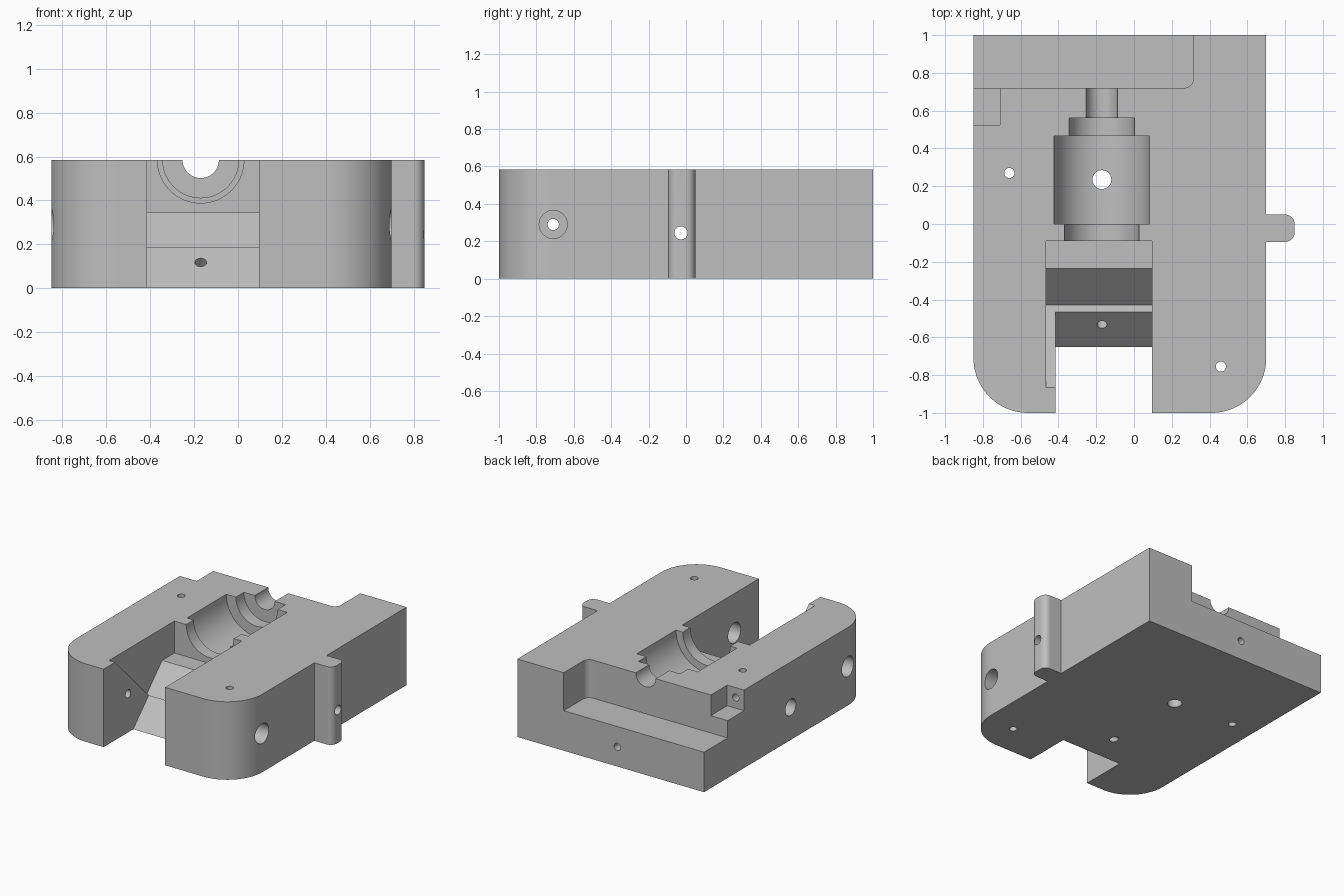
import bpy
import bmesh
from math import cos, sin, pi, radians
from mathutils import Vector

cube = bpy.data.objects.get("Cube")
if cube:
    bpy.data.objects.remove(cube, do_unlink=True)

HEIGHT = 0.585
BORE_X = -0.17


def link(name, bm):
    bmesh.ops.recalc_face_normals(bm, faces=bm.faces)
    mesh = bpy.data.meshes.new(name)
    bm.to_mesh(mesh)
    bm.free()
    obj = bpy.data.objects.new(name, mesh)
    bpy.context.collection.objects.link(obj)
    return obj


def prism(name, points, lo, hi, axis="z"):
    """Extrude an outline along z (points are x, y) or along x (points are y, z)."""
    bm = bmesh.new()
    place = (lambda p: (p[0], p[1], lo)) if axis == "z" else (lambda p: (lo, p[0], p[1]))
    step = Vector((0, 0, hi - lo)) if axis == "z" else Vector((hi - lo, 0, 0))
    face = bm.faces.new([bm.verts.new(place(p)) for p in points])
    side = bmesh.ops.extrude_face_region(bm, geom=[face])["geom"]
    bmesh.ops.translate(bm, vec=step, verts=[v for v in side if isinstance(v, bmesh.types.BMVert)])
    return link(name, bm)


def arc(cx, cy, r, start, end, steps=16):
    angles = [radians(start + (end - start) * i / steps) for i in range(steps + 1)]
    return [(cx + r * cos(a), cy + r * sin(a)) for a in angles]


def cylinder(name, start, end, radius, sides=40):
    a, b = Vector(start), Vector(end)
    bm = bmesh.new()
    bmesh.ops.create_cone(bm, cap_ends=True, segments=sides, radius1=radius,
                          radius2=radius, depth=(b - a).length)
    turn = (b - a).to_track_quat("Z", "Y").to_matrix().to_4x4()
    bmesh.ops.transform(bm, matrix=turn, verts=bm.verts)
    bmesh.ops.translate(bm, vec=(a + b) / 2, verts=bm.verts)
    return link(name, bm)


# Block outline with rounded front corners and the side lug
outline = (arc(-0.56, -0.71, 0.29, 180, 270, 24)
           + arc(0.41, -0.71, 0.29, 270, 360, 24)
           + [(0.70, -0.095)]
           + arc(0.80, -0.045, 0.05, 270, 360)
           + arc(0.80, 0.0, 0.05, 0, 90)
           + [(0.70, 0.05), (0.70, 1), (-0.85, 1)])
body = prism("fixture_block", outline, 0, HEIGHT)


def cut(cutter):
    cutter.hide_render = True
    mod = body.modifiers.new(cutter.name, "BOOLEAN")
    mod.operation = "DIFFERENCE"
    mod.solver = "EXACT"
    mod.object = cutter
    bpy.context.view_layer.objects.active = body
    bpy.ops.object.modifier_apply(modifier=mod.name)
    bpy.data.objects.remove(cutter, do_unlink=True)


def drill(name, start, end, radius, sides=40):
    cut(cylinder(name, start, end, radius, sides))


# Front channel with its sloped floor, and the angled pocket in its side wall
floor = [(-0.43, 0.15), (-0.235, 0.345), (-0.09, 0.345), (-0.09, 0.8)]
cut(prism("channel", [(-1.2, -0.2), (-0.85, -0.2), (-0.465, 0.185)] + floor + [(-1.2, 0.8)],
          -0.415, 0.095, "x"))
cut(prism("angled_pocket", floor + [(-1.08, 0.8)], -0.465, -0.3, "x"))

# Stepped half-round bore
for y0, y1, r in [(-0.2, 0.2, 0.197), (0, 0.465, 0.253),
                  (0.2, 0.56, 0.173), (0.4, 0.85, 0.083)]:
    drill("bore", (BORE_X, y0, HEIGHT), (BORE_X, y1, HEIGHT), r, 96)

# Rear ledge and the small corner notch
cut(prism("rear_ledge", [(-1, 0.72)] + arc(0.265, 0.77, 0.05, 270, 360)
          + [(0.315, 1.2), (-1, 1.2)], 0.30, 0.8))
cut(prism("corner_notch", [(-1, 0.525), (-0.71, 0.525), (-0.71, 0.8), (-1, 0.8)], 0.43, 0.8))

# Vertical holes
for x, y, r in [(-0.66, 0.27, 0.027), (0.46, -0.755, 0.027), (BORE_X, 0.235, 0.05)]:
    drill("vertical_hole", (x, y, -0.2), (x, y, 0.8), r)

# Cross holes: narrow through hole and wide counterbores
drill("front_cross_hole", (-1, -0.71, 0.29), (0, -0.71, 0.29), 0.03)
drill("front_counterbore", (-1, -0.71, 0.29), (-0.6, -0.71, 0.29), 0.075)
drill("front_wide_hole", (0, -0.71, 0.29), (1, -0.71, 0.29), 0.075)
drill("lug_cross_hole", (-1, -0.027, 0.245), (1, -0.027, 0.245), 0.035)
drill("lug_counterbore", (-1, -0.027, 0.245), (-0.6, -0.027, 0.245), 0.062)

# Rear holes and the angled hole through the lower slope
drill("rear_hole", (-0.13, 1.2, 0.147), (-0.13, 0.3, 0.147), 0.027)
drill("notch_hole", (-0.78, 0.7, 0.51), (-0.78, 0.3, 0.51), 0.027)
drill("slope_hole", (BORE_X, -0.633, 0.218), (BORE_X, -0.315, -0.1), 0.027)

# Finish
mat = bpy.data.materials.new("plain_grey")
mat.use_nodes = True
grey = (0.52, 0.52, 0.52, 1)
mat.diffuse_color = grey
for node in mat.node_tree.nodes:
    if node.type == "BSDF_PRINCIPLED":
        node.inputs["Base Color"].default_value = grey
body.data.materials.clear()
body.data.materials.append(mat)
bpy.ops.object.select_all(action="DESELECT")
body.select_set(True)
bpy.context.view_layer.objects.active = body
bpy.ops.object.shade_smooth_by_angle(angle=radians(30))
